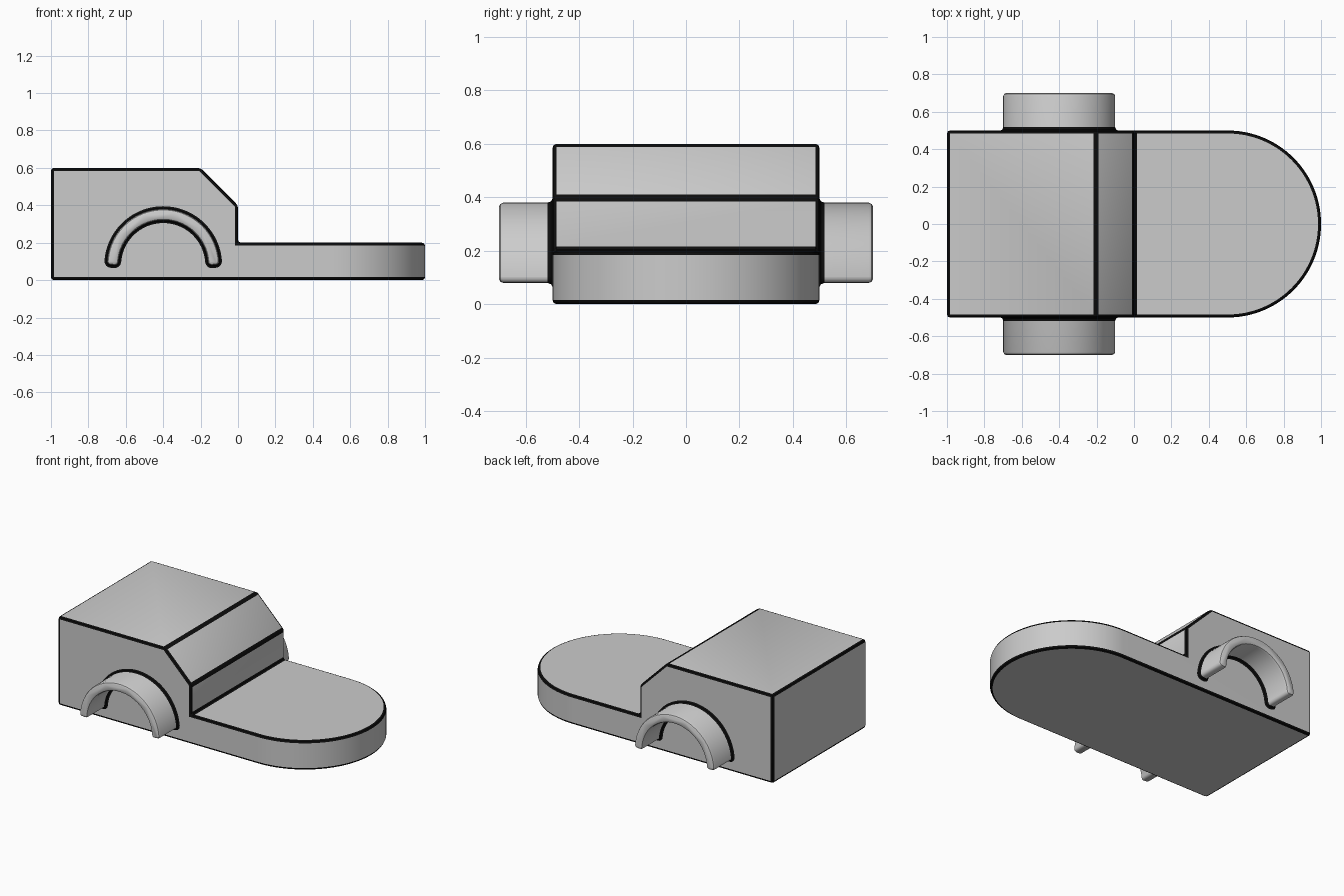
import bpy, bmesh
from math import sin, cos, pi, asin

if "Cube" in bpy.data.objects:
    bpy.data.objects.remove(bpy.data.objects["Cube"])

dark = bpy.data.materials.new("dark_edge")
dark.diffuse_color = (0.004, 0.004, 0.004, 1)
dark.use_nodes = True
dark.node_tree.nodes["Principled BSDF"].inputs["Base Color"].default_value = dark.diffuse_color


def link(name, bm):
    bmesh.ops.recalc_face_normals(bm, faces=bm.faces)
    me = bpy.data.meshes.new(name)
    bm.to_mesh(me)
    bm.free()
    ob = bpy.data.objects.new(name, me)
    bpy.context.collection.objects.link(ob)
    return ob


def prism(name, pts, depth):
    """Extrude a closed outline of 3D points along a vector."""
    bm = bmesh.new()
    f = bm.faces.new([bm.verts.new(p) for p in pts])
    r = bmesh.ops.extrude_face_region(bm, geom=[f])
    vs = [v for v in r["geom"] if isinstance(v, bmesh.types.BMVert)]
    bmesh.ops.translate(bm, verts=vs, vec=depth)
    return link(name, bm)


def activate(ob):
    bpy.ops.object.select_all(action='DESELECT')
    ob.select_set(True)
    bpy.context.view_layer.objects.active = ob


# Body: side profile trimmed to the round-nosed plan
side = [(-1, 0), (1.2, 0), (1.2, .2), (0, .2), (0, .4), (-.2, .6), (-1, .6)]
body = prism("body", [(x, -.8, z) for x, z in side], (0, 1.6, 0))
N = 64
nose = [(.5 + .5 * cos(t), .5 * sin(t)) for t in [-pi / 2 + pi * i / N for i in range(N + 1)]]
plan = [(-1.5, .5), (-1.5, -.5)] + nose
cutter = prism("plan_cutter", [(x, y, -1) for x, y in plan], (0, 0, 2))
cutter.hide_render = True
body.data.materials.append(None)
body.data.materials.append(dark)

trim = body.modifiers.new("trim", 'BOOLEAN')
trim.operation = 'INTERSECT'
trim.solver = 'EXACT'
trim.object = cutter
# Dark rounded edges
bev = body.modifiers.new("edges", 'BEVEL')
bev.width = .016
bev.segments = 2
bev.limit_method = 'ANGLE'
bev.angle_limit = .5
bev.material = 1
activate(body)
bpy.ops.object.modifier_apply(modifier="trim")
bpy.ops.object.modifier_apply(modifier="edges")
bpy.data.objects.remove(cutter)
activate(body)
bpy.ops.object.shade_smooth_by_angle(angle=.34)


# Wheel arches: half-ring outline lofted outwards, flared at the root
def arch_outline(d, cx=-.4, cz=.08, mid=.27, half=.03, c=.02, n=40, k=4):
    r, core = c + d, half - c
    a0 = asin(c / mid)
    pts = []

    def arc(x, z, rad, s, e, steps):
        for i in range(steps + 1):
            t = s + (e - s) * i / steps
            pts.append((x + rad * cos(t), z + rad * sin(t)))

    def corner(a, R, s, e):
        arc(cx + R * cos(a), cz + R * sin(a), r, s, e, k)

    a1, out, inn = pi - a0, mid + core, mid - core
    arc(cx, cz, out + r, a0, a1, n)
    corner(a1, out, a1 + .02, a1 + pi / 2)
    corner(a1, inn, a1 + pi / 2, a1 + pi - .02)
    arc(cx, cz, inn - r, a1, a0, n)
    corner(a0, inn, a0 - pi + .02, a0 - pi / 2)
    corner(a0, out, a0 - pi / 2, a0 - .02)
    return pts


def wheel_arch(name, sgn):
    rings = [(.017, .499), (.005, .505), (0, .518), (0, .684), (-.005, .695), (-.015, .7)]
    bm = bmesh.new()
    prev = None
    for j, (d, y) in enumerate(rings):
        cur = [bm.verts.new((x, sgn * y, z)) for x, z in arch_outline(d)]
        if prev:
            m = len(cur)
            for i in range(m):
                f = bm.faces.new((prev[i], prev[(i + 1) % m], cur[(i + 1) % m], cur[i]))
                f.material_index = 1 if j < 3 else 0
        prev = cur
    bm.faces.new(prev)
    ob = link(name, bm)
    ob.data.materials.append(None)
    ob.data.materials.append(dark)
    activate(ob)
    bpy.ops.object.shade_smooth_by_angle(angle=.6)


wheel_arch("front_wheel_arch", -1)
wheel_arch("back_wheel_arch", 1)
